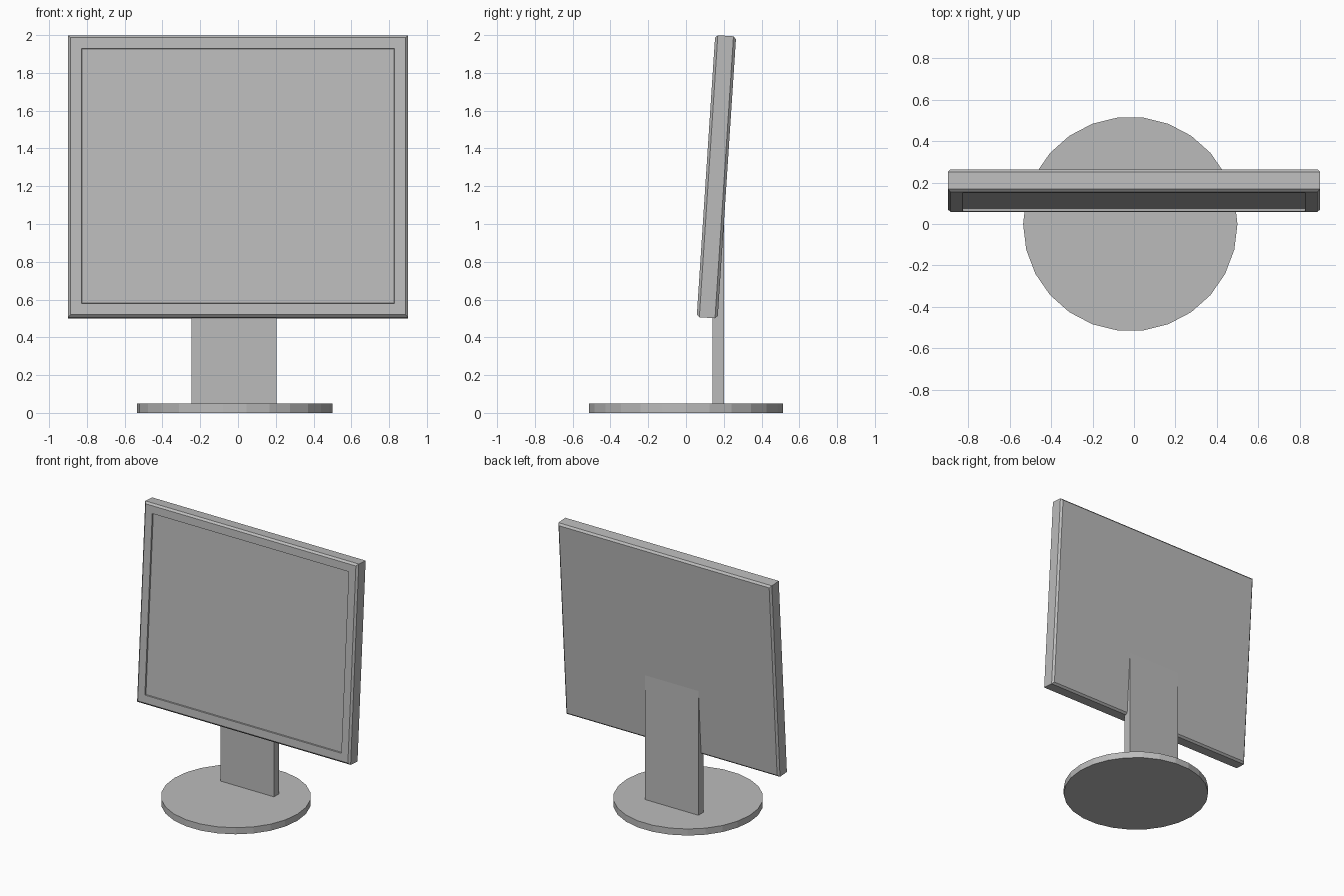
import bpy, bmesh, math
from mathutils import Matrix

cube = bpy.data.objects.get("Cube")
if cube:
    bpy.data.objects.remove(cube, do_unlink=True)

# One matt grey for every part
grey = bpy.data.materials.new("grey plastic")
colour = (0.5, 0.5, 0.5, 1)
grey.diffuse_color = colour
grey.use_nodes = True
shader = next(n for n in grey.node_tree.nodes if n.type == 'BSDF_PRINCIPLED')
shader.inputs["Base Color"].default_value = colour
shader.inputs["Roughness"].default_value = 0.7


def finish(bm, name):
    bmesh.ops.recalc_face_normals(bm, faces=bm.faces)
    mesh = bpy.data.meshes.new(name)
    bm.to_mesh(mesh)
    bm.free()
    mesh.materials.append(grey)
    obj = bpy.data.objects.new(name, mesh)
    bpy.context.collection.objects.link(obj)
    return obj


def box(size):
    bm = bmesh.new()
    bmesh.ops.create_cube(bm, size=1, matrix=Matrix.Diagonal((*size, 1)))
    return bm


# Round foot
bm = bmesh.new()
bmesh.ops.create_cone(bm, cap_ends=True, segments=26, radius1=0.518,
                      radius2=0.518, depth=0.05)
# Put a corner of the polygon on the x axis
first = bm.verts[:][0].co
bmesh.ops.rotate(bm, verts=bm.verts,
                 matrix=Matrix.Rotation(-math.atan2(first.y, first.x), 3, 'Z'))
foot = finish(bm, "foot")
foot.location = (-0.018, 0, 0.025)

# Upright plate, its top end buried in the tilted panel
stand = finish(box((0.45, 0.06, 1.0)), "stand")
stand.location = (-0.02, 0.17, 0.545)

# Panel with chamfered front and back rims
bm = box((1.8, 0.111, 1.496))
rims = [e for e in bm.edges if abs(e.verts[0].co.y - e.verts[1].co.y) < 0.01]
bmesh.ops.bevel(bm, geom=rims, offset=0.014, segments=1, affect='EDGES')

# Shallow recess for the screen
bm.normal_update()
front = min(bm.faces, key=lambda f: f.calc_center_median().y)
bmesh.ops.inset_region(bm, faces=[front], thickness=0.082)
bmesh.ops.inset_region(bm, faces=[front], thickness=0.003, depth=-0.01)
panel = finish(bm, "screen_panel")
panel.location = (0, 0.161, 1.25)
panel.rotation_euler.x = math.radians(-3.75)
